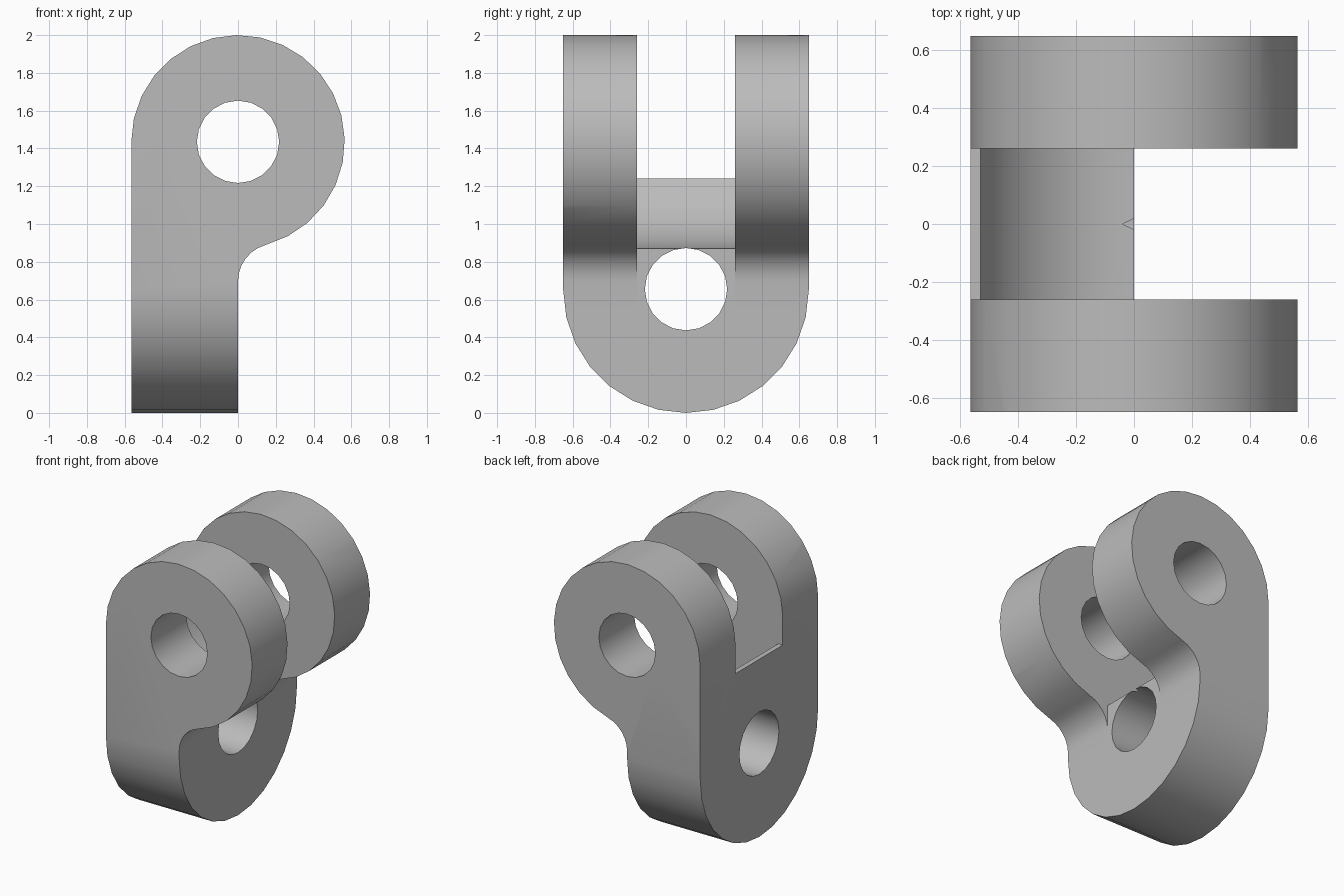
import bpy
import bmesh
from math import sin, cos, pi, radians, atan2, sqrt

cube = bpy.data.objects.get("Cube")
if cube:
    bpy.data.objects.remove(cube, do_unlink=True)

# Main dimensions
R = 0.565        # eye radius of the arms
EYE_Z = 1.435    # eye centre height
FILLET = 0.2     # fillet between arm and web
HALF = 0.65      # half width of the bracket
GAP = 0.26       # half width of the slot
PIN = 0.218      # pin hole radius

steel = bpy.data.materials.new("grey steel")
steel.use_nodes = True
grey = (0.5, 0.5, 0.5, 1)
steel.diffuse_color = grey
steel.node_tree.nodes["Principled BSDF"].inputs["Base Color"].default_value = grey


def arc(cx, cz, r, a0, a1, n):
    """Points on an arc, angles in degrees."""
    return [(cx + r * cos(radians(a0 + (a1 - a0) * i / n)),
             cz + r * sin(radians(a0 + (a1 - a0) * i / n))) for i in range(n + 1)]


def prism(name, profile, axis, lo, hi):
    """Extrude a 2D profile (horizontal, z) along the x or y axis."""
    bm = bmesh.new()
    place = (lambda u, z, d: (d, u, z)) if axis == "x" else (lambda u, z, d: (u, d, z))
    face = bm.faces.new([bm.verts.new(place(u, z, lo)) for u, z in profile])
    new = bmesh.ops.extrude_face_region(bm, geom=[face])["geom"]
    shift = place(0, 0, hi - lo)
    bmesh.ops.translate(bm, vec=shift, verts=[v for v in new if isinstance(v, bmesh.types.BMVert)])
    bmesh.ops.recalc_face_normals(bm, faces=bm.faces)
    mesh = bpy.data.meshes.new(name)
    bm.to_mesh(mesh)
    bm.free()
    mesh.materials.append(steel)
    obj = bpy.data.objects.new(name, mesh)
    bpy.context.collection.objects.link(obj)
    return obj


def combine(body, tool, operation):
    """Apply a boolean and discard the tool."""
    mod = body.modifiers.new(tool.name, "BOOLEAN")
    mod.operation, mod.solver, mod.object = operation, "EXACT", tool
    bpy.ops.object.select_all(action="DESELECT")
    bpy.context.view_layer.objects.active = body
    body.select_set(True)
    bpy.ops.object.modifier_apply(modifier=mod.name)
    bpy.data.objects.remove(tool, do_unlink=True)


# Side profile: upright web, fillet and round eye
fillet_z = EYE_Z - sqrt((R + FILLET) ** 2 - FILLET ** 2)
tangent = atan2(EYE_Z - fillet_z, -FILLET) * 180 / pi
side = [(-R, -0.1), (0, -0.1)]
side += arc(FILLET, fillet_z, FILLET, 180, tangent, 6)
side += arc(0, EYE_Z, R, tangent - 180, 180, 20)[1:]
bracket = prism("clevis_bracket", side, "y", -HALF, HALF)

# Rounded base of the web
base = arc(0, HALF, HALF, 180, 360, 14) + [(HALF + 0.0, 2.2), (-HALF, 2.2)]
combine(bracket, prism("base_outline", base, "x", -1, 1), "INTERSECT")

# Slot between the arms, with a curved floor and a flat lip
slot = [(1, 0.5), (0, 0.5)] + arc(0, EYE_Z, R, 270, 200.2, 8)
slot += [(-1, slot[-1][1]), (-1, 2.3), (1, 2.3)]
combine(bracket, prism("slot_cutter", slot, "y", -GAP, GAP), "DIFFERENCE")

# Pin holes through the arms and through the web
combine(bracket, prism("arm_hole", arc(0, EYE_Z, PIN, 0, 360, 20)[:-1], "y", -1, 1), "DIFFERENCE")
combine(bracket, prism("web_hole", arc(0, 0.655, PIN, 0, 360, 20)[:-1], "x", -1, 0.1), "DIFFERENCE")

bpy.ops.object.shade_smooth_by_angle(angle=radians(30))
